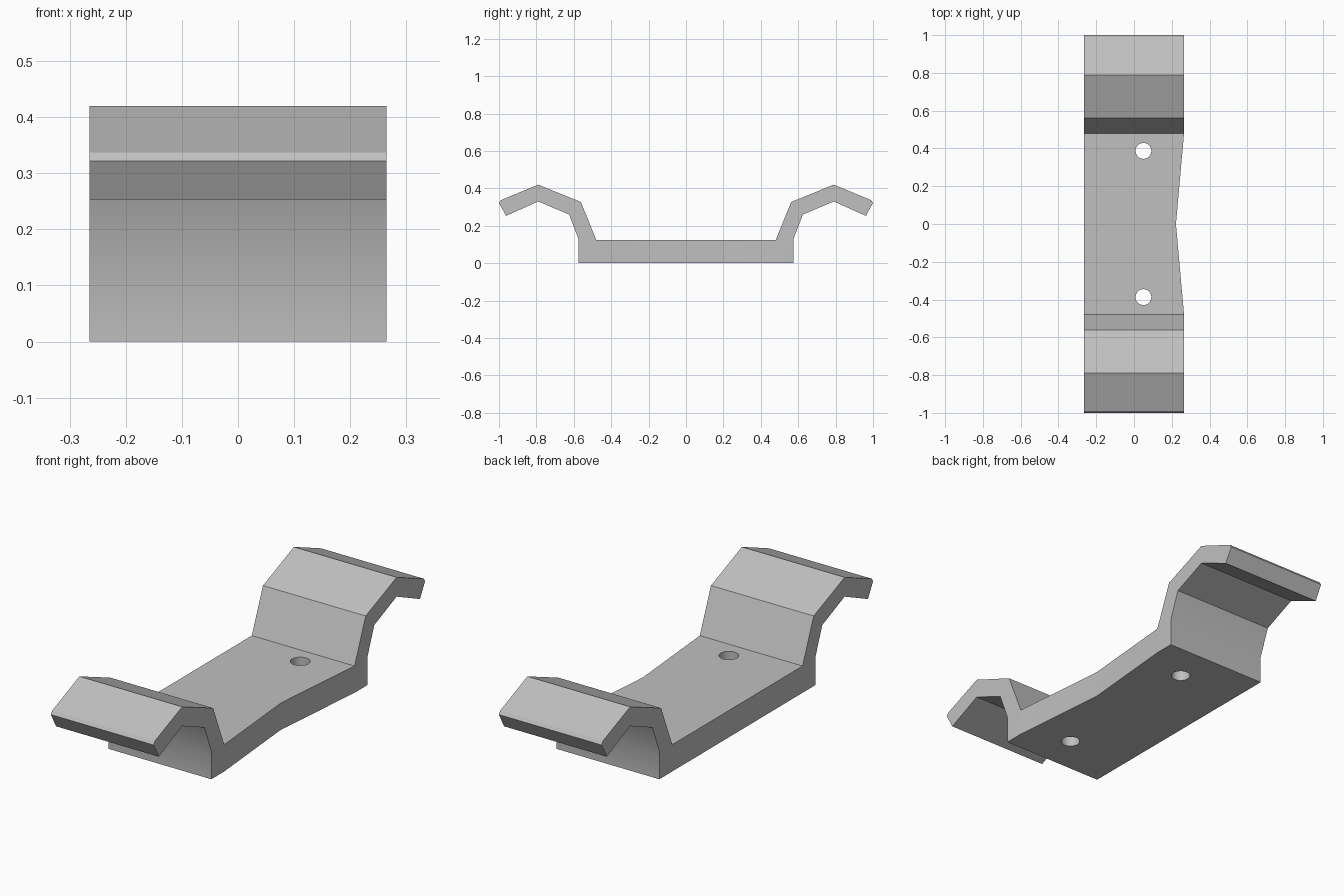
import bpy
import bmesh
import math
from mathutils import Vector

default = bpy.data.objects.get("Cube")
if default:
    bpy.data.objects.remove(default, do_unlink=True)

HALF_WIDTH = 0.265

grey = bpy.data.materials.new("light grey")
grey.use_nodes = True
colour = (0.527, 0.527, 0.527, 1.0)
grey.diffuse_color = colour
grey.node_tree.nodes["Principled BSDF"].inputs["Base Color"].default_value = colour


def prism(name, points, offset):
    """Extrude a closed outline of 3D points along an offset vector."""
    bm = bmesh.new()
    face = bm.faces.new([bm.verts.new(p) for p in points])
    extruded = bmesh.ops.extrude_face_region(bm, geom=[face])["geom"]
    moved = [v for v in extruded if isinstance(v, bmesh.types.BMVert)]
    bmesh.ops.translate(bm, verts=moved, vec=Vector(offset))
    bmesh.ops.recalc_face_normals(bm, faces=bm.faces)
    mesh = bpy.data.meshes.new(name)
    bm.to_mesh(mesh)
    bm.free()
    mesh.materials.append(grey)
    obj = bpy.data.objects.new(name, mesh)
    bpy.context.collection.objects.link(obj)
    return obj


def cut(target, cutter):
    """Subtract a cutter from the target and remove it."""
    cutter.hide_render = True
    mod = target.modifiers.new("cut", "BOOLEAN")
    mod.operation = "DIFFERENCE"
    mod.solver = "EXACT"
    mod.object = cutter
    bpy.context.view_layer.objects.active = target
    bpy.ops.object.modifier_apply(modifier=mod.name)
    bpy.data.objects.remove(cutter, do_unlink=True)


# Bracket: half of the side outline, from the base under the hook to the floor
half = [(0.575, 0), (0.575, 0.13), (0.625, 0.26), (0.79, 0.33),
        (0.962, 0.253), (1.0, 0.322), (0.99, 0.337), (0.79, 0.42),
        (0.562, 0.327), (0.48, 0.125)]
outline = half + [(-y, z) for y, z in reversed(half)]
bracket = prism("bracket", [(-HALF_WIDTH, y, z) for y, z in outline],
                (2 * HALF_WIDTH, 0, 0))

# Shallow V relief along the left edge of the base
relief = [(0.222, 0, -0.1), (0.308, 0.96, -0.1), (0.308, -0.96, -0.1)]
cut(bracket, prism("relief_cutter", relief, (0, 0, 0.7)))

# Two screw holes through the base
SIDES = 32
for side in (-1, 1):
    ring = [(0.05 + 0.042 * math.cos(math.tau * i / SIDES),
             side * 0.387 + 0.042 * math.sin(math.tau * i / SIDES), -0.1)
            for i in range(SIDES)]
    cut(bracket, prism("hole_cutter", ring, (0, 0, 0.3)))

# Smooth the gentle bends and hole walls, keep the folds crisp
bpy.ops.object.select_all(action="DESELECT")
bracket.select_set(True)
bpy.context.view_layer.objects.active = bracket
bpy.ops.object.shade_smooth_by_angle(angle=math.radians(30))
